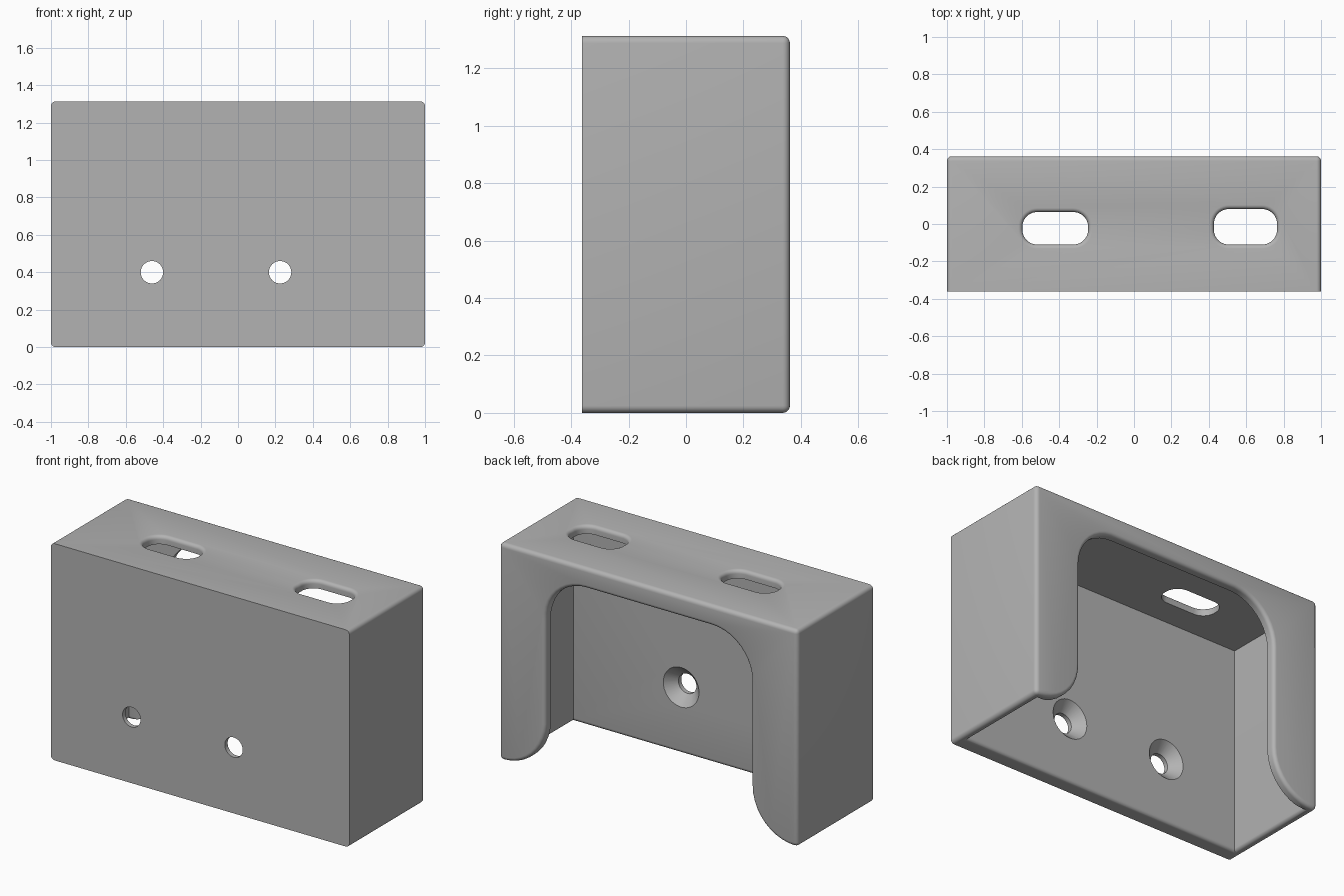
import bpy, bmesh
from math import pi, sin, cos, radians
from mathutils import Vector

cube = bpy.data.objects.get("Cube")
if cube:
    bpy.data.objects.remove(cube, do_unlink=True)

HX, HY, H = 1.0, 0.362, 1.313      # half width, half depth, height
WALL, PLATE, ROUND = 0.053, 0.087, 0.022

grey = bpy.data.materials.new("plain grey")
grey.use_nodes = True
grey.diffuse_color = (0.45, 0.45, 0.45, 1)
grey.node_tree.nodes["Principled BSDF"].inputs["Base Color"].default_value = grey.diffuse_color


def add_object(name, bm):
    bmesh.ops.recalc_face_normals(bm, faces=bm.faces)
    mesh = bpy.data.meshes.new(name)
    bm.to_mesh(mesh)
    bm.free()
    mesh.materials.append(grey)
    obj = bpy.data.objects.new(name, mesh)
    bpy.context.collection.objects.link(obj)
    return obj


def loft(name, rings):
    """Closed solid through rings of equal point count."""
    bm = bmesh.new()
    loops = [[bm.verts.new(p) for p in ring] for ring in rings]
    n = len(loops[0])
    for a, b in zip(loops, loops[1:]):
        for i in range(n):
            j = (i + 1) % n
            bm.faces.new((a[i], a[j], b[j], b[i]))
    bm.faces.new(loops[0])
    bm.faces.new(loops[-1])
    return add_object(name, bm)


def arc(cx, cy, r, start, end, n=10):
    steps = [radians(start + (end - start) * i / n) for i in range(n + 1)]
    return [(cx + r * cos(t), cy + r * sin(t)) for t in steps]


def flare(n=5):
    """(depth, outward offset) pairs of a rounded mouth, depth 0 at the surface."""
    steps = [pi / 2 * i / n for i in range(n + 1)]
    return [(ROUND * (1 - sin(t)), ROUND * (1 - cos(t))) for t in steps]


def rounded_rect(x0, x1, y0, y1, r):
    return (arc(x1 - r, y1 - r, r, 0, 90) + arc(x0 + r, y1 - r, r, 90, 180)
            + arc(x0 + r, y0 + r, r, 180, 270) + arc(x1 - r, y0 + r, r, 270, 360))


def at_z(points, z):
    return [Vector((x, y, z)) for x, y in points]


def at_y(points, y):
    return [Vector((x, y, z)) for x, z in points]


# Outer block: sharp around the front plate, rounded elsewhere
bm = bmesh.new()
bmesh.ops.create_cube(bm, size=1)
for v in bm.verts:
    v.co = Vector((v.co.x * 2 * HX, v.co.y * 2 * HY, (v.co.z + 0.5) * H))
round_edges = [e for e in bm.edges if any(v.co.y > 0 for v in e.verts)]
bmesh.ops.bevel(bm, geom=round_edges, offset=0.025, segments=5, profile=0.5, affect='EDGES')
bracket = add_object("mounting_bracket", bm)
cutters = []


# Cavity, open at the bottom with a rounded inner rim
def cavity_ring(z, o):
    x, y0, y1 = HX - WALL + o, -HY + PLATE - o, HY - WALL + o
    return at_z([(-x, y0), (x, y0), (x, y1), (-x, y1)], z)


rings = [cavity_ring(H - 0.05, 0)] + [cavity_ring(d, o) for d, o in flare()]
cutters.append(loft("cavity_cutter", rings + [cavity_ring(-0.1, ROUND)]))


# Arched opening in the back wall, flaring out at the foot of each leg
def opening_ring(y, o):
    half = (arc(0.98, 0.29, 0.29 - o, 270, 180)
            + arc(0.42, 0.92, 0.27 + o, 0, 90))
    half = [(0.98, -0.1)] + half
    return at_y(half + [(-x, z) for x, z in reversed(half)], y)


rings = [opening_ring(0.1, 0)] + [opening_ring(HY - d, o) for d, o in flare()]
cutters.append(loft("opening_cutter", rings + [opening_ring(HY + 0.1, ROUND)]))

# Slots in the top with rounded mouths
for side, x0, x1, y1 in (("right", -0.597, -0.245, 0.064), ("left", 0.427, 0.765, 0.08)):
    def slot_ring(z, o):
        return at_z(rounded_rect(x0 - o, x1 + o, -0.11 - o, y1 + o, 0.08 + o), z)
    rings = [slot_ring(H - 0.15, 0)] + [slot_ring(H - d, o) for d, o in flare()]
    cutters.append(loft(side + "_slot_cutter", rings + [slot_ring(H + 0.1, ROUND)]))

# Countersunk screw holes in the front plate
inner = -HY + PLATE
for side, x in (("right", -0.46), ("left", 0.225)):
    rings = [at_y(arc(x, 0.4, r, 0, 360, 40)[:-1], y) for y, r in
             ((-HY - 0.1, 0.06), (inner - 0.06, 0.06), (inner, 0.12), (inner + 0.05, 0.12))]
    cutters.append(loft(side + "_screw_hole_cutter", rings))

# Cut everything out of the block
bpy.ops.object.select_all(action='DESELECT')
bracket.select_set(True)
bpy.context.view_layer.objects.active = bracket
for cutter in cutters:
    cutter.hide_render = True
    mod = bracket.modifiers.new(cutter.name, 'BOOLEAN')
    mod.operation = 'DIFFERENCE'
    mod.solver = 'EXACT'
    mod.object = cutter
    bpy.ops.object.modifier_apply(modifier=mod.name)
for cutter in cutters:
    bpy.data.objects.remove(cutter, do_unlink=True)
bpy.ops.object.shade_smooth_by_angle(angle=radians(30))
